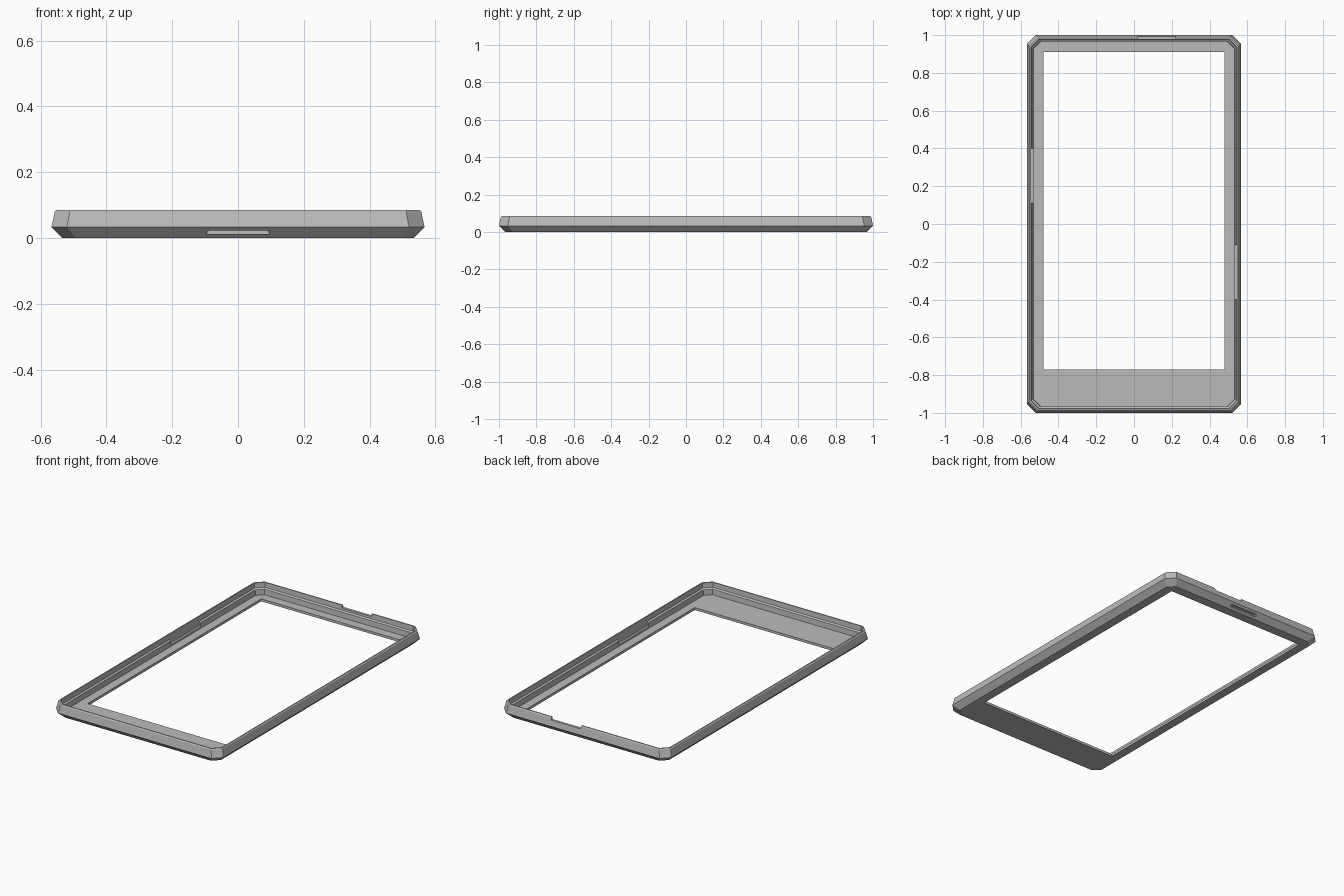
import bpy, bmesh, math

if "Cube" in bpy.data.objects:
    bpy.data.objects.remove(bpy.data.objects["Cube"], do_unlink=True)

grey = bpy.data.materials.new("mid grey plastic")
grey.use_nodes = True
colour = (0.5, 0.5, 0.5, 1.0)
grey.diffuse_color = colour
grey.node_tree.nodes["Principled BSDF"].inputs["Base Color"].default_value = colour


def finish(name, bm):
    bmesh.ops.recalc_face_normals(bm, faces=bm.faces[:])
    mesh = bpy.data.meshes.new(name)
    bm.to_mesh(mesh)
    bm.free()
    obj = bpy.data.objects.new(name, mesh)
    bpy.context.collection.objects.link(obj)
    mesh.materials.append(grey)
    return obj


def clipped_loop(bm, hx, hy, z, clip):
    """Rectangle with clipped corners, centred on the origin."""
    pts = []
    for sx, sy in ((1, 1), (-1, 1), (-1, -1), (1, -1)):
        a = (sx * hx, sy * (hy - clip), z)
        b = (sx * (hx - clip), sy * hy, z)
        pts += [a, b] if sx * sy > 0 else [b, a]
    return [bm.verts.new(p) for p in pts]


def box(name, x0, x1, y0, y1, z0, z1):
    bm = bmesh.new()
    bmesh.ops.create_cube(bm, size=1)
    for v in bm.verts:
        v.co = (x1 if v.co.x > 0 else x0, y1 if v.co.y > 0 else y0,
                z1 if v.co.z > 0 else z0)
    return finish(name, bm)


def capsule(name, half, radius, z, y0, y1):
    """Round-ended slot shape running along y."""
    bm = bmesh.new()
    pts = []
    for i in range(14):
        side = 1 if i < 7 else -1
        a = math.pi * ((i % 7) / 6 - 0.5) + (0 if side > 0 else math.pi)
        pts.append((side * (half - radius) + radius * math.cos(a), y0,
                    z + radius * math.sin(a)))
    face = bm.faces.new([bm.verts.new(p) for p in pts])
    out = bmesh.ops.extrude_face_region(bm, geom=[face])["geom"]
    for v in out:
        if isinstance(v, bmesh.types.BMVert):
            v.co.y = y1
    return finish(name, bm)


# Shallow tray: inset from the widest outline, height, corner clip
WIDE, LONG = 0.567, 1.0
section = [
    (0.033, 0.000, 0.040), (0.000, 0.033, 0.047), (0.010, 0.080, 0.046),
    (0.015, 0.085, 0.044), (0.022, 0.085, 0.042), (0.024, 0.055, 0.041),
    (0.033, 0.048, 0.038), (0.035, 0.015, 0.036),
]
bm = bmesh.new()
loops = [clipped_loop(bm, WIDE - i, LONG - i, z, c) for i, z, c in section]
bm.faces.new(loops[0])
bm.faces.new(loops[-1])
for low, high in zip(loops, loops[1:]):
    for k in range(8):
        n = (k + 1) % 8
        bm.faces.new((low[k], low[n], high[n], high[k]))
bezel = finish("bezel_frame", bm)

# Openings: screen window, rim notch, end slots and side wall recesses
cutters = [
    box("window_cutter", -0.48, 0.48, -0.77, 0.91, -0.1, 0.1),
    box("notch_cutter", 0.02, 0.22, 0.95, 1.1, 0.068, 0.2),
    capsule("front_slot_cutter", 0.095, 0.006, 0.016, -1.1, -0.972),
    capsule("back_slot_cutter", 0.095, 0.006, 0.016, 0.972, 1.1),
    box("right_recess_cutter", -0.546, -0.5, 0.11, 0.40, 0.025, 0.07),
    box("left_recess_cutter", 0.5, 0.546, -0.40, -0.11, 0.025, 0.07),
]
bpy.context.view_layer.objects.active = bezel
for cutter in cutters:
    cutter.hide_render = True
    mod = bezel.modifiers.new(cutter.name, "BOOLEAN")
    mod.operation = "DIFFERENCE"
    mod.solver = "EXACT"
    mod.object = cutter
    bpy.ops.object.modifier_apply(modifier=mod.name)
    bpy.data.objects.remove(cutter, do_unlink=True)
